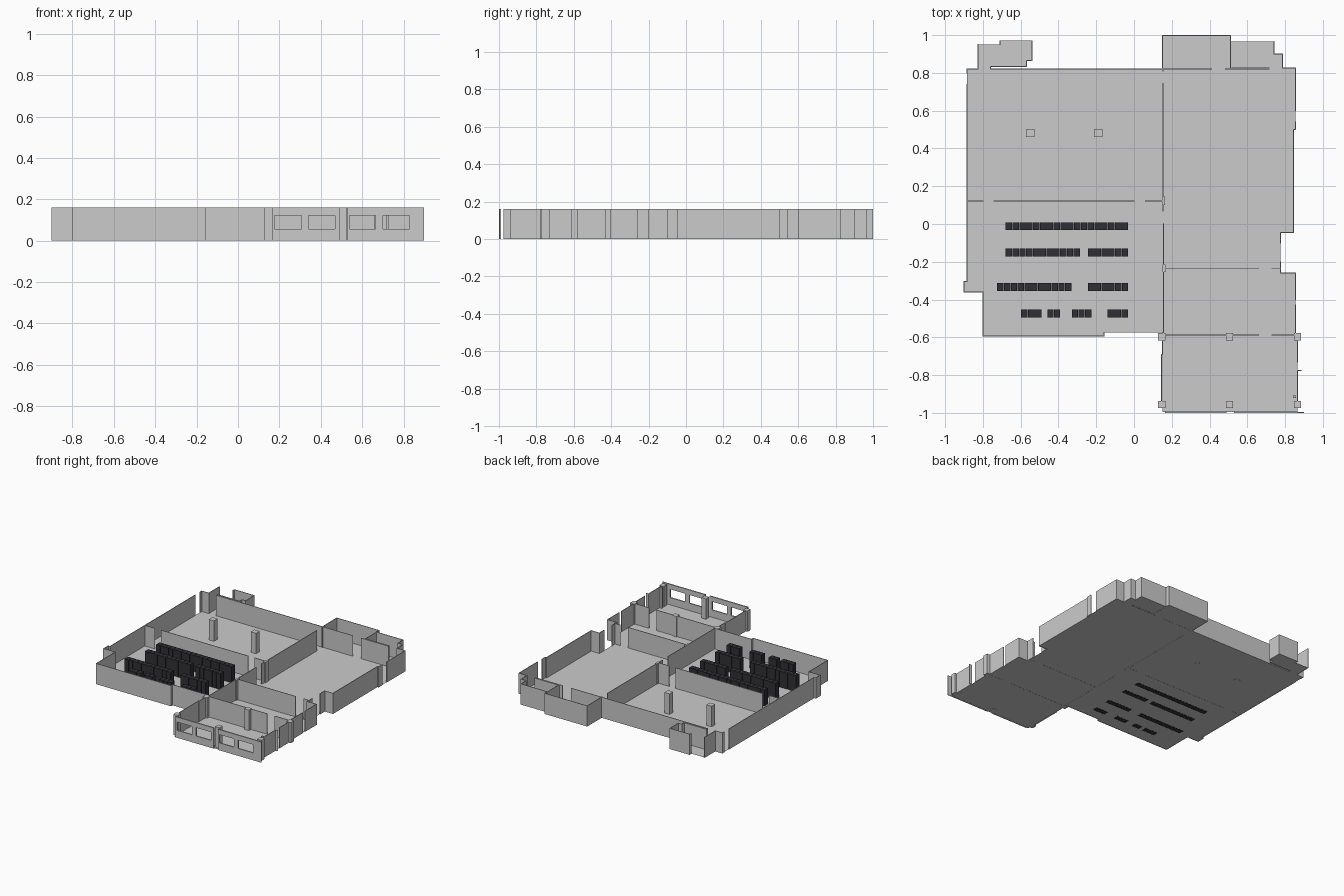
import bpy, bmesh
from mathutils import Vector, Matrix

H = 0.16     # wall height
T = 0.005    # wall thickness


def add_box(bm, x0, x1, y0, y1, z0=0.0, z1=H):
    m = Matrix.Translation(((x0 + x1) / 2, (y0 + y1) / 2, (z0 + z1) / 2))
    m = m @ Matrix.Diagonal((x1 - x0, y1 - y0, z1 - z0, 1))
    bmesh.ops.create_cube(bm, size=1, matrix=m)


def finish(bm, name, mat=None):
    me = bpy.data.meshes.new(name)
    bm.to_mesh(me)
    bm.free()
    ob = bpy.data.objects.new(name, me)
    bpy.context.collection.objects.link(ob)
    if mat:
        me.materials.append(mat)
    return ob


def boxes(name, items, mat=None):
    bm = bmesh.new()
    for it in items:
        add_box(bm, *it)
    return finish(bm, name, mat)


def wall(name, *runs):
    """Axis-aligned wall runs, each a list of corner points."""
    h = T / 2
    items = []
    for pts in runs:
        for (ax, ay), (bx, by) in zip(pts, pts[1:]):
            items.append((min(ax, bx) - h, max(ax, bx) + h,
                          min(ay, by) - h, max(ay, by) + h))
    return boxes(name, items)


# Floor slab outline
outline = [(-0.885, 0.82), (-0.825, 0.82), (-0.825, 0.95), (-0.71, 0.95), (-0.71, 0.97),
           (-0.54, 0.97), (-0.54, 0.865), (-0.57, 0.865), (-0.57, 0.835), (-0.76, 0.835),
           (-0.76, 0.82), (0.15, 0.82), (0.15, 0.997), (0.512, 0.997), (0.512, 0.965),
           (0.74, 0.965), (0.74, 0.90), (0.785, 0.90), (0.785, 0.825), (0.855, 0.825),
           (0.855, 0.50), (0.845, 0.50), (0.845, -0.045), (0.775, -0.045), (0.775, -0.26),
           (0.855, -0.26), (0.855, -0.59), (0.865, -0.59), (0.865, -0.995), (0.15, -0.995),
           (0.15, -0.573), (-0.16, -0.573), (-0.16, -0.593), (-0.8, -0.593),
           (-0.8, -0.36), (-0.9, -0.36), (-0.9, -0.305), (-0.885, -0.305)]
bm = bmesh.new()
face = bm.faces.new([bm.verts.new((x, y, 0.001)) for x, y in outline])
face.normal_update()
if face.normal.z < 0:
    face.normal_flip()
bmesh.ops.triangulate(bm, faces=[face])
finish(bm, "floor")

# Outer walls of the big left hall
wall("hall_outer_wall",
     [(-0.885, 0.74), (-0.885, -0.305), (-0.9, -0.305), (-0.9, -0.36), (-0.8, -0.36),
      (-0.8, -0.593), (-0.16, -0.593), (-0.16, -0.573), (0.155, -0.573)],
     [(-0.76, 0.82), (0.15, 0.82)])

# Entrance bay at the back left
wall("entrance_bay_wall",
     [(-0.885, 0.80), (-0.885, 0.82), (-0.825, 0.82), (-0.825, 0.95)],
     [(-0.71, 0.95), (-0.71, 0.97), (-0.54, 0.97), (-0.54, 0.865), (-0.57, 0.865),
      (-0.57, 0.835), (-0.76, 0.835), (-0.76, 0.82)])

# Rooms at the back right
wall("back_room_wall",
     [(0.15, 0.82), (0.15, 0.997), (0.512, 0.997), (0.512, 0.82)],
     [(0.512, 0.965), (0.74, 0.965), (0.74, 0.90), (0.785, 0.90), (0.785, 0.825),
      (0.855, 0.825)],
     [(0.15, 0.82), (0.41, 0.82)], [(0.485, 0.82), (0.715, 0.82)],
     [(0.52, 0.83), (0.715, 0.83)])

# Right-hand outer wall with door gaps
wall("right_outer_wall",
     [(0.855, 0.825), (0.855, 0.60)],
     [(0.855, 0.54), (0.855, 0.50), (0.845, 0.50), (0.845, -0.045), (0.775, -0.045),
      (0.775, -0.10)],
     [(0.775, -0.20), (0.775, -0.26), (0.855, -0.26), (0.855, -0.40)],
     [(0.855, -0.43), (0.855, -0.59)])

# Partition walls with doorways
wall("centre_partition",
     [(0.153, 0.82), (0.153, 0.81)], [(0.153, 0.745), (0.153, 0.07)],
     [(0.155, 0.0), (0.155, -0.59)])
wall("hall_partition",
     [(-0.885, 0.122), (-0.80, 0.122)], [(-0.74, 0.122), (0.0, 0.122)],
     [(0.06, 0.122), (0.15, 0.122)])
for nm, y, end in (("middle_room_partition", -0.237, 0.775),
                   ("porch_partition", -0.588, 0.855)):
    wall(nm, [(0.155, y), (0.66, y)], [(0.73, y), (end, y)])

# Side walls of the front porch
wall("porch_side_wall",
     [(0.865, -0.95), (0.865, -0.78)], [(0.865, -0.73), (0.865, -0.60)],
     [(0.865, -0.775), (0.883, -0.775)],
     [(0.145, -0.95), (0.145, -0.69)], [(0.15, -0.69), (0.15, -0.60)])

# Front windowed wall: sill, header and posts around the openings
Z0, Z1 = 0.057, 0.122
Y0, Y1 = -1.0, -0.99
items = []
for x0, x1, wins in ((0.165, 0.49, ((0.176, 0.307), (0.34, 0.47))),
                     (0.53, 0.865, ((0.54, 0.664), (0.70, 0.83)))):
    items += [(x0, x1, Y0, Y1, 0, Z0), (x0, x1, Y0, Y1, Z1, H)]
    edges = [x0] + [e for w in wins for e in w] + [x1]
    for a, b in zip(edges[::2], edges[1::2]):
        items.append((a, b, Y0, Y1, Z0, Z1))
items.append((0.865, 0.90, Y0, Y0 + T))
boxes("front_window_wall", items)


# Square columns
def columns(name, centres, s):
    boxes(name, [(x - s / 2, x + s / 2, y - s / 2, y + s / 2) for x, y in centres])


columns("hall_column", [(-0.55, 0.482), (-0.19, 0.482)], 0.044)
columns("porch_column", [(x, y) for x in (0.147, 0.505, 0.865) for y in (-0.597, -0.956)], 0.038)
columns("porch_post", [(0.85, -0.915)], 0.014)
boxes("partition_pier", [(0.148, 0.164, 0.10, 0.145), (0.152, 0.166, -0.255, -0.215)])

# Rows of dark cabinets
dark = bpy.data.materials.new("dark_cabinet")
dark.diffuse_color = (0.03, 0.03, 0.035, 1)
rows = {-0.012: [(-0.68, -0.03, 18)],
        -0.15: [(-0.68, -0.285, 11), (-0.245, -0.03, 6)],
        -0.334: [(-0.725, -0.33, 11), (-0.245, -0.03, 6)],
        -0.474: [(-0.60, -0.49, 3), (-0.46, -0.39, 2), (-0.33, -0.225, 3), (-0.14, -0.03, 3)]}
for i, (y, groups) in enumerate(rows.items()):
    items = []
    for x0, x1, n in groups:
        w = (x1 - x0) / n
        for k in range(n):
            a = x0 + k * w
            items.append((a + 0.001, a + w - 0.001, y - 0.021, y + 0.021, 0, 0.125))
    boxes(f"cabinet_row_{i + 1}", items, dark)
